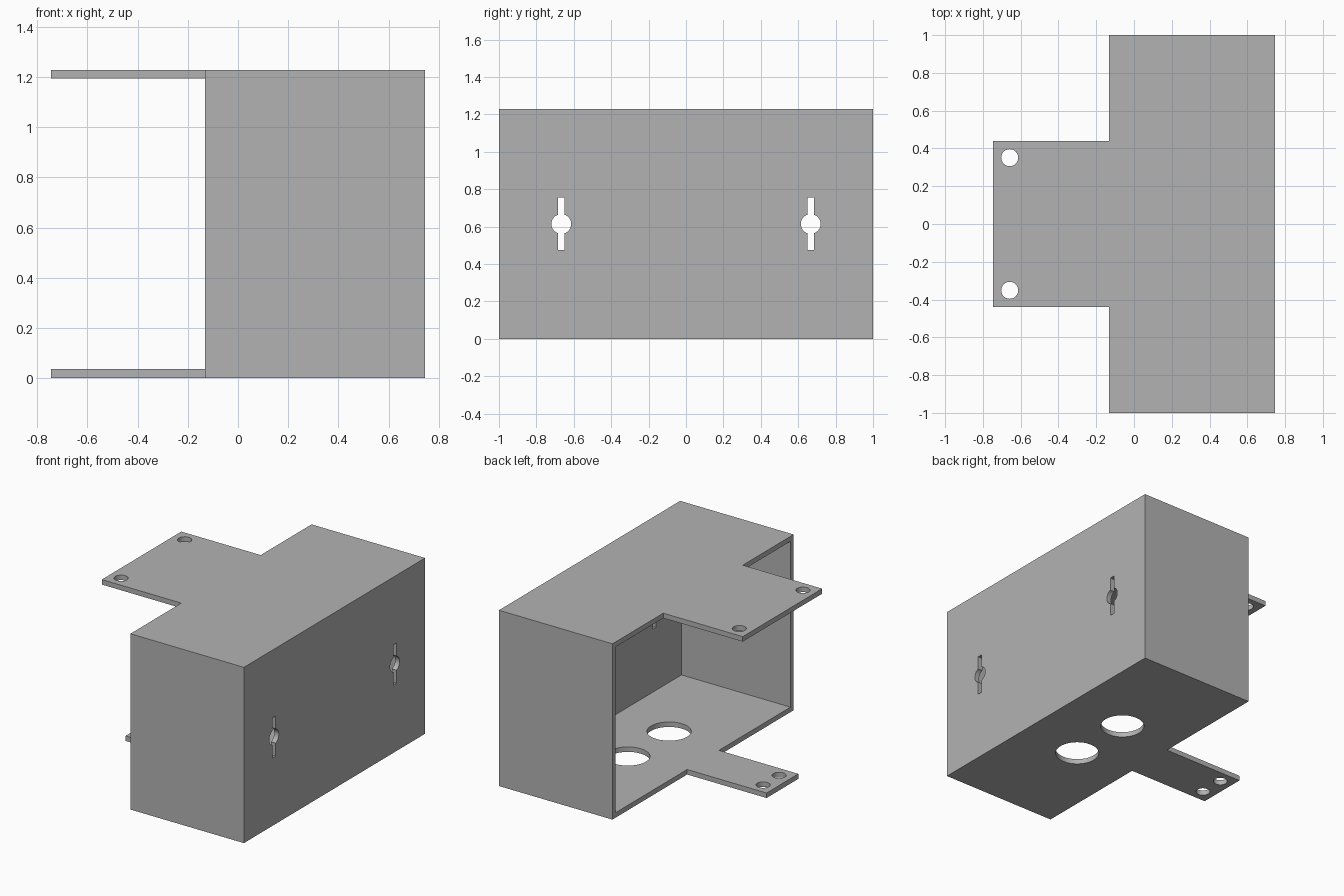
import bpy, bmesh, math
from mathutils import Matrix, Vector

old = bpy.data.objects.get("Cube")
if old:
    bpy.data.objects.remove(old, do_unlink=True)

U = 2 / 114                      # one millimetre in model units
W, H, T = 1.0, 70 * U, 2 * U     # half width, height, sheet thickness
X0, X1, X2 = -42.5 * U, -7.5 * U, 42.5 * U   # tab end, opening, back wall
TOP_TAB, LOW_TAB = 25 * U, 10 * U            # half widths of the tabs

grey = bpy.data.materials.new("plain_grey")
grey.use_nodes = True
colour = (0.45, 0.45, 0.45, 1)
grey.diffuse_color = colour
grey.node_tree.nodes["Principled BSDF"].inputs["Base Color"].default_value = colour


def finish(bm, name):
    bmesh.ops.recalc_face_normals(bm, faces=bm.faces)
    mesh = bpy.data.meshes.new(name)
    bm.to_mesh(mesh)
    bm.free()
    mesh.materials.append(grey)
    obj = bpy.data.objects.new(name, mesh)
    bpy.context.collection.objects.link(obj)
    return obj


def box(name, lo, hi):
    lo, hi = Vector(lo), Vector(hi)
    bm = bmesh.new()
    bmesh.ops.create_cube(bm, size=1, matrix=Matrix.Translation((lo + hi) / 2)
                          @ Matrix.Diagonal((*(hi - lo), 1)))
    return finish(bm, name)


def cylinder(name, centre, radius, axis="Z", depth=4 * T):
    turn = Matrix.Rotation(math.pi / 2, 4, "Y") if axis == "X" else Matrix()
    bm = bmesh.new()
    bmesh.ops.create_cone(bm, cap_ends=True, segments=48, radius1=radius, radius2=radius,
                          depth=depth, matrix=Matrix.Translation(centre) @ turn)
    return finish(bm, name)


def cut(target, cutter):
    cutter.hide_render = True
    mod = target.modifiers.new("cut", "BOOLEAN")
    mod.operation, mod.solver, mod.object = "DIFFERENCE", "EXACT", cutter
    bpy.context.view_layer.objects.active = target
    bpy.ops.object.modifier_apply(modifier=mod.name)
    bpy.data.objects.remove(cutter, do_unlink=True)


# T-shaped solid, later hollowed into the box and its tabs
outline = [(X2, -W), (X2, W), (X1, W), (X1, TOP_TAB),
           (X0, TOP_TAB), (X0, -TOP_TAB), (X1, -TOP_TAB), (X1, -W)]
bm = bmesh.new()
base = bm.faces.new([bm.verts.new((x, y, 0)) for x, y in outline])
grown = bmesh.ops.extrude_face_region(bm, geom=[base])["geom"]
bmesh.ops.translate(bm, vec=(0, 0, H),
                    verts=[v for v in grown if isinstance(v, bmesh.types.BMVert)])
housing = finish(bm, "wall_box_with_tabs")

# space between the tabs, then the open cavity
cut(housing, box("tab_gap", (X0 - 0.1, -W - 0.1, T), (X1, W + 0.1, H - T)))
cut(housing, box("cavity", (X1 - 0.1, -W + T, T), (X2 - T, W - T, H - T)))

for side in (-1, 1):
    # narrow the lower tab
    ya, yb = sorted((side * LOW_TAB, side * (TOP_TAB + 0.1)))
    cut(housing, box("tab_trim", (X0 - 0.1, ya, -0.1), (X1, yb, 2 * T)))
    # screw holes in both tabs
    cut(housing, cylinder("upper_screw_hole", (X0 + 5 * U, side * 20 * U, H), 0.045))
    cut(housing, cylinder("lower_screw_hole", (X0 + 5 * U, side * 5 * U, 0), 0.045))
    # cable holes in the floor
    cut(housing, cylinder("cable_hole", (0.29, side * 13 * U, 0), 8 * U))
    # keyhole slots in the back wall
    y = side * 38 * U
    cut(housing, cylinder("keyhole_round", (X2, y, H / 2), 3 * U, "X"))
    cut(housing, box("keyhole_slot", (X2 - 2 * T, y - U, H / 2 - 8 * U),
                     (X2 + T, y + U, H / 2 + 8 * U)))

housing.select_set(True)
bpy.context.view_layer.objects.active = housing
bpy.ops.object.shade_smooth_by_angle(angle=math.radians(30))
